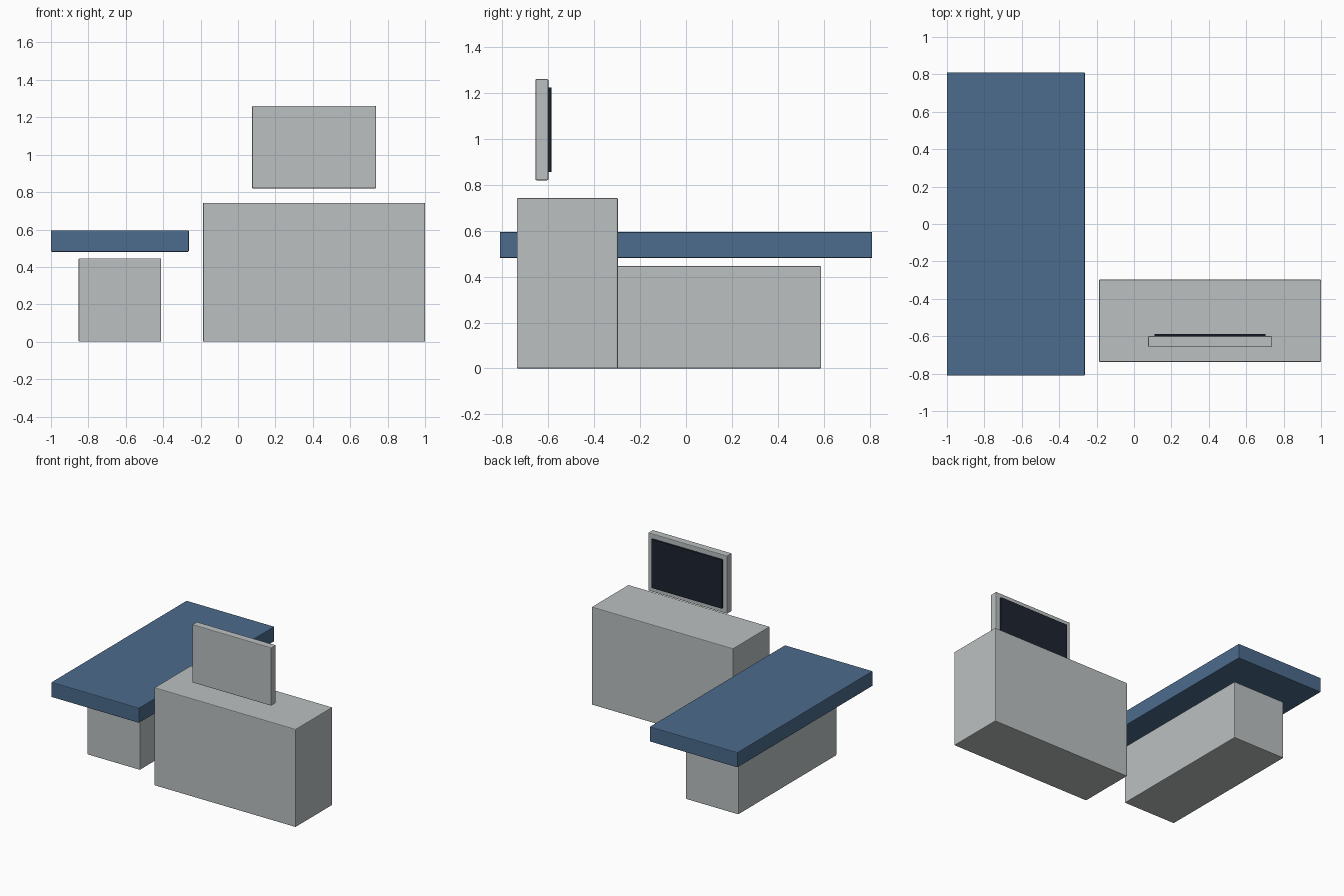
import bpy

if "Cube" in bpy.data.objects:
    bpy.data.objects.remove(bpy.data.objects["Cube"])


def material(name, rgb):
    m = bpy.data.materials.new(name)
    m.diffuse_color = (*rgb, 1.0)
    m.use_nodes = True
    m.node_tree.nodes["Principled BSDF"].inputs["Base Color"].default_value = m.diffuse_color
    return m


GREY = material("light grey", (0.50, 0.53, 0.53))
BLUE = material("slate blue", (0.072, 0.147, 0.262))
DARK = material("dark screen", (0.012, 0.017, 0.030))


def block(name, x, y, z, mat, bevel=0.005):
    """Box between the given (min, max) ranges, with a fine edge bevel."""
    bpy.ops.mesh.primitive_cube_add(size=1)
    ob = bpy.context.object
    ob.name = name
    lo, hi = zip(x, y, z)
    for v in ob.data.vertices:
        v.co = [l + (c + 0.5) * (h - l) for c, l, h in zip(v.co, lo, hi)]
    ob.data.materials.append(mat)
    mod = ob.modifiers.new("edge bevel", 'BEVEL')
    mod.width = bevel
    mod.segments = 2
    return ob


# Couch: plinth and padded top hovering just above it
block("couch_base", (-0.852, -0.411), (-0.589, 0.589), (0.0, 0.446), GREY)
block("couch_pad", (-1.0, -0.263), (-0.811, 0.811), (0.481, 0.595), BLUE)

# Cabinet beside the couch
block("cabinet", (-0.187, 1.0), (-0.737, -0.297), (0.0, 0.743), GREY)

# Monitor above the cabinet, screen facing the back
block("monitor_case", (0.075, 0.738), (-0.656, -0.600), (0.82, 1.261), GREY)
block("monitor_screen", (0.11, 0.703), (-0.602, -0.587), (0.855, 1.225), DARK, 0.002)
